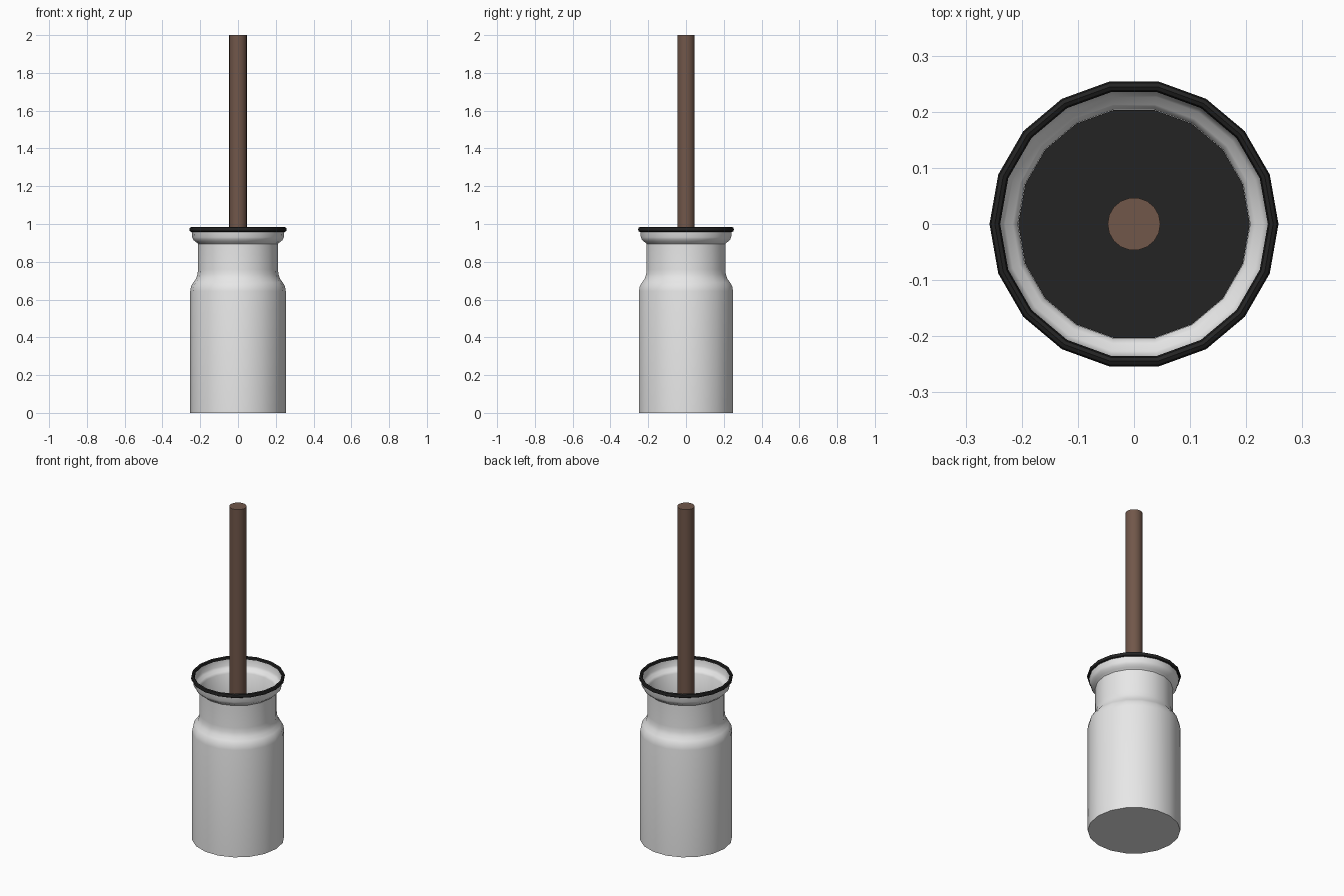
import bpy, bmesh, math

if "Cube" in bpy.data.objects:
    bpy.data.objects.remove(bpy.data.objects["Cube"])

SIDES = 18


def material(name, rgb):
    m = bpy.data.materials.new(name)
    m.diffuse_color = (*rgb, 1)
    m.use_nodes = True
    m.node_tree.nodes["Principled BSDF"].inputs["Base Color"].default_value = m.diffuse_color
    return m


enamel = material("white enamel", (0.8, 0.8, 0.8))
black = material("black", (0.017, 0.017, 0.017))
wood = material("brown wood", (0.165, 0.095, 0.068))


def lathe(name, profile, mat, sides=SIDES, closed=False, cap_start=False, cap_end=False):
    """Spin an (r, z) profile around z."""
    bm = bmesh.new()
    rings = [[bm.verts.new((r * math.cos(2 * math.pi * i / sides),
                            r * math.sin(2 * math.pi * i / sides), z))
              for i in range(sides)] for r, z in profile]
    pairs = list(zip(rings, rings[1:])) + ([(rings[-1], rings[0])] if closed else [])
    for a, b in pairs:
        for i in range(sides):
            j = (i + 1) % sides
            bm.faces.new((a[i], a[j], b[j], b[i]))
    if cap_start:
        bm.faces.new(rings[0][::-1])
    if cap_end:
        bm.faces.new(rings[-1])
    bmesh.ops.recalc_face_normals(bm, faces=bm.faces)
    me = bpy.data.meshes.new(name)
    bm.to_mesh(me)
    bm.free()
    ob = bpy.data.objects.new(name, me)
    bpy.context.collection.objects.link(ob)
    me.materials.append(mat)
    bpy.context.view_layer.objects.active = ob
    ob.select_set(True)
    bpy.ops.object.shade_smooth_by_angle(angle=math.radians(40))
    ob.select_set(False)
    return ob


# Can: outer wall up to the flared lip, then the thin inner wall down the neck
outer = [(0.253, 0), (0.253, 0.645), (0.248, 0.672), (0.236, 0.692), (0.222, 0.71),
         (0.214, 0.735), (0.212, 0.76), (0.212, 0.895), (0.222, 0.904), (0.236, 0.915),
         (0.243, 0.93), (0.246, 0.97)]
inner = [(0.240, 0.97), (0.237, 0.932), (0.230, 0.92), (0.216, 0.91), (0.207, 0.898), (0.207, 0.70)]
lathe("can_body", outer + inner, enamel, cap_start=True, cap_end=True)

# Dark floor inside the neck
lathe("dark_inside", [(0.2065, 0.695), (0.2065, 0.71)], black, cap_start=True, cap_end=True)

# Black rim ring
ring = [(0.248 + 0.0095 * math.cos(a), 0.971 + 0.013 * math.sin(a))
        for a in (k * math.pi / 4 for k in range(8))]
lathe("rim_ring", ring, black, closed=True)

# Wooden handle
lathe("handle", [(0.047, 0.70), (0.047, 2.0)], wood, cap_start=True, cap_end=True)
